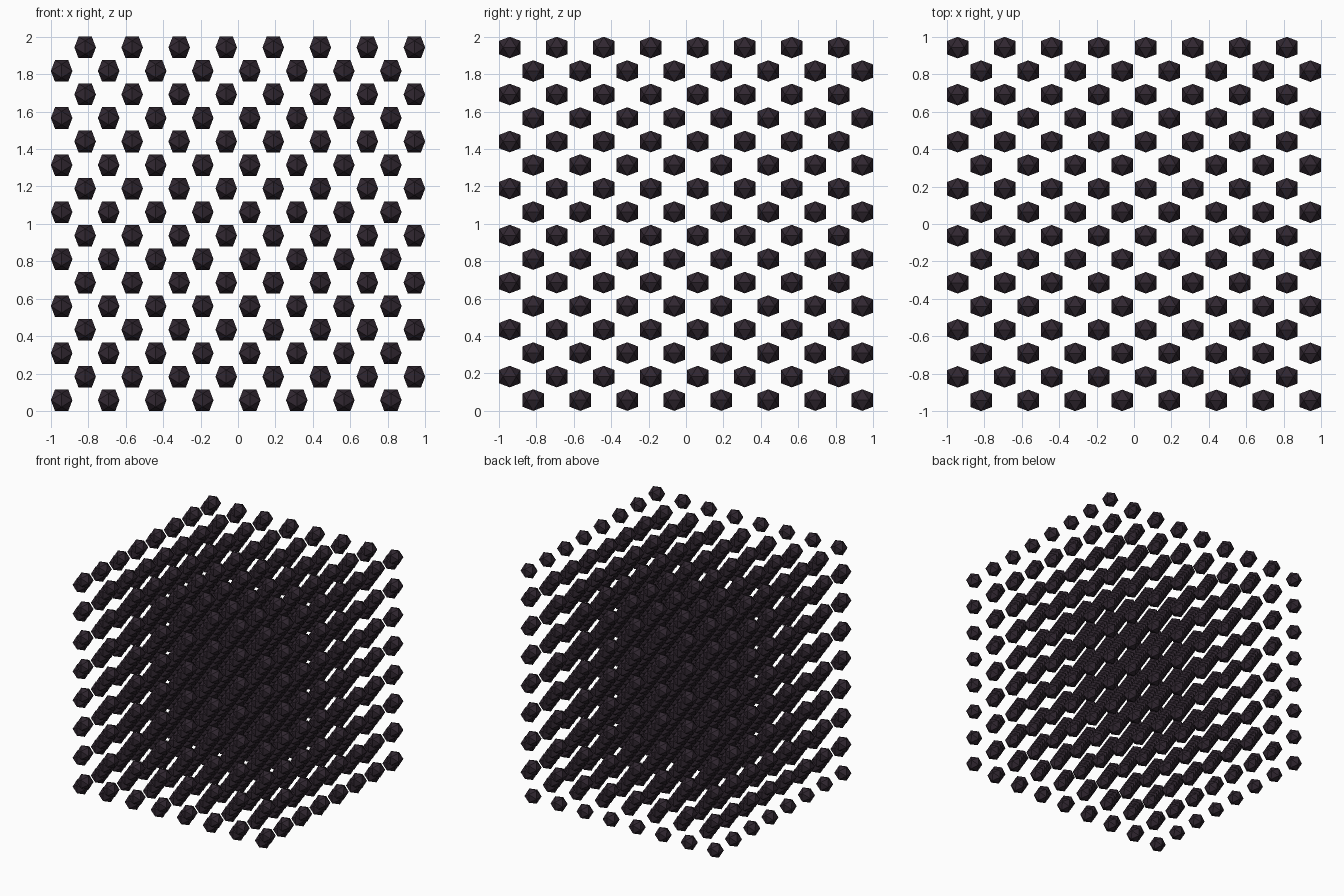
import bpy, bmesh

if "Cube" in bpy.data.objects:
    bpy.data.objects.remove(bpy.data.objects["Cube"])

HALF = 0.0575                  # half width of one icosahedron
STEP = (2 - 2 * HALF) / 15     # spacing of the 16 layers
PHI = (1 + 5 ** 0.5) / 2

mat = bpy.data.materials.new("dark_plum")
mat.diffuse_color = (0.030, 0.020, 0.030, 1)
mat.use_nodes = True
mat.node_tree.nodes["Principled BSDF"].inputs["Base Color"].default_value = mat.diffuse_color


def icosahedron_lattice(name, first):
    """One 8 x 8 x 8 block of icosahedra, starting at the layer index `first`."""
    # icosahedron from three golden rectangles
    bm = bmesh.new()
    for a in (-1, 1):
        for b in (-1, 1):
            for v in ((a * PHI, b, 0), (a, 0, b * PHI), (0, a * PHI, b)):
                bm.verts.new([c * HALF / PHI for c in v])
    bmesh.ops.convex_hull(bm, input=bm.verts)
    bmesh.ops.recalc_face_normals(bm, faces=bm.faces)
    mesh = bpy.data.meshes.new(name)
    bm.to_mesh(mesh)
    bm.free()
    mesh.materials.append(mat)
    obj = bpy.data.objects.new(name, mesh)
    bpy.context.collection.objects.link(obj)
    obj.location = (-1 + HALF + first[0] * STEP,
                    -1 + HALF + first[1] * STEP,
                    HALF + first[2] * STEP)
    # repeat along the three axes, every second layer
    for axis in range(3):
        arr = obj.modifiers.new("repeat_" + "xyz"[axis], 'ARRAY')
        arr.count = 8
        arr.use_relative_offset = False
        arr.use_constant_offset = True
        offset = [0, 0, 0]
        offset[axis] = 2 * STEP
        arr.constant_offset_displace = offset
    return obj


# two interlocking blocks form a body-centred lattice
icosahedron_lattice("lower_lattice", (0, 1, 0))
icosahedron_lattice("upper_lattice", (1, 0, 1))
